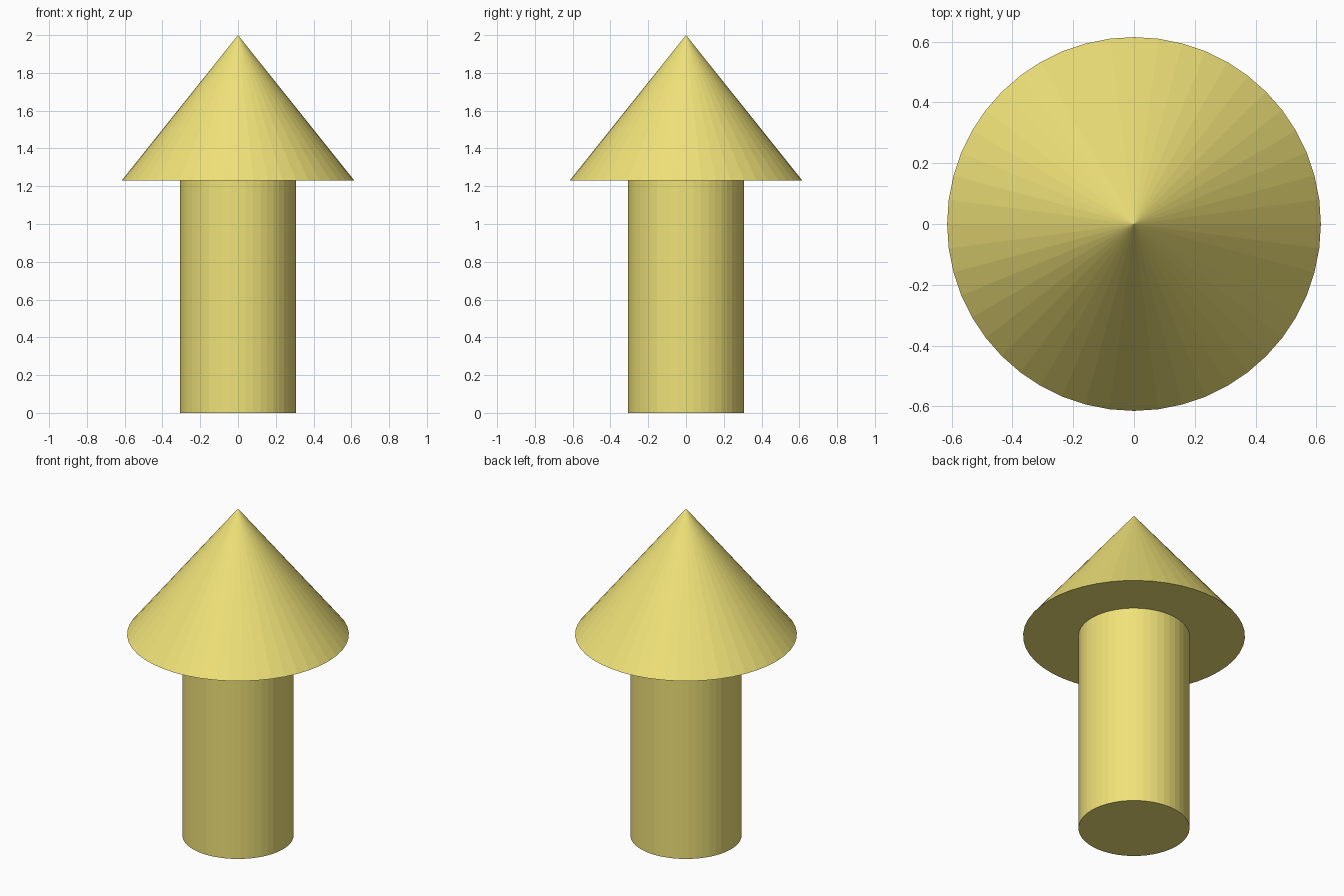
import bpy

if "Cube" in bpy.data.objects:
    bpy.data.objects.remove(bpy.data.objects["Cube"])

SIDES = 48
STEM_R, STEM_H = 0.308, 1.231
HEAD_R, TOTAL_H = 0.615, 2.0

yellow = bpy.data.materials.new("yellow")
yellow.diffuse_color = (0.87, 0.76, 0.19, 1)
yellow.use_nodes = True
yellow.node_tree.nodes["Principled BSDF"].inputs["Base Color"].default_value = yellow.diffuse_color


def finish(name):
    obj = bpy.context.object
    obj.name = name
    obj.data.materials.append(yellow)


# Straight round shaft
bpy.ops.mesh.primitive_cylinder_add(vertices=SIDES, radius=STEM_R, depth=STEM_H,
                                    location=(0, 0, STEM_H / 2))
finish("shaft")

# Pointed conical head, flat underside resting on the shaft
head_h = TOTAL_H - STEM_H
bpy.ops.mesh.primitive_cone_add(vertices=SIDES, radius1=HEAD_R, radius2=0, depth=head_h,
                                location=(0, 0, STEM_H + head_h / 2))
finish("cone_head")
